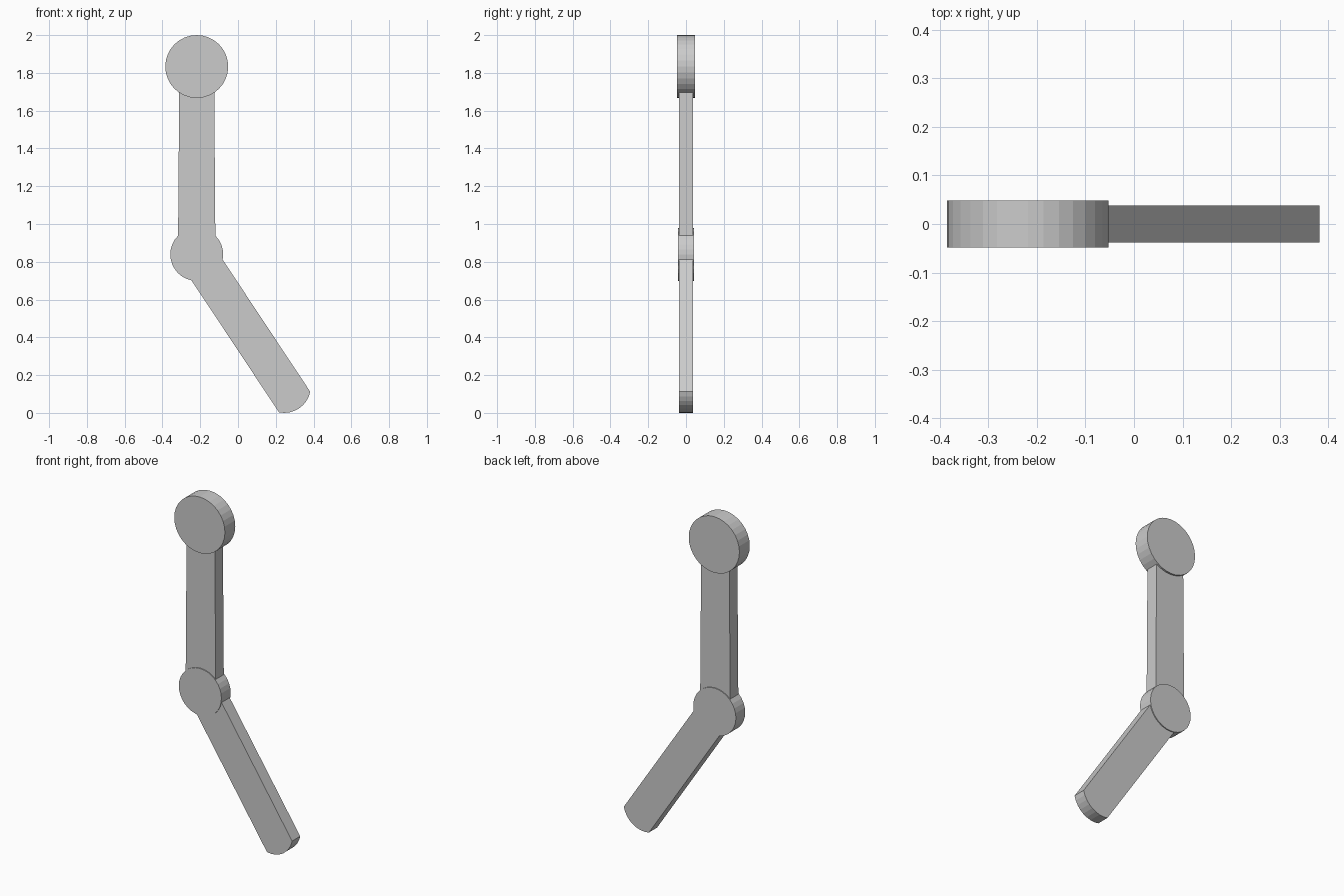
import bpy, bmesh, math
from mathutils import Vector

if "Cube" in bpy.data.objects:
    bpy.data.objects.remove(bpy.data.objects["Cube"])

TOP = Vector((-0.2185, 1.8335))
MID = Vector((-0.2185, 0.839))
END = Vector((0.245, 0.14))
SIDES = 32


def extrude_profile(name, points, half_depth):
    """Extrude a front-view (x, z) outline evenly along y."""
    bm = bmesh.new()
    face = bm.faces.new([bm.verts.new((x, -half_depth, z)) for x, z in points])
    new = bmesh.ops.extrude_face_region(bm, geom=[face])["geom"]
    verts = [v for v in new if isinstance(v, bmesh.types.BMVert)]
    bmesh.ops.translate(bm, verts=verts, vec=(0, 2 * half_depth, 0))
    bmesh.ops.recalc_face_normals(bm, faces=bm.faces)
    mesh = bpy.data.meshes.new(name)
    bm.to_mesh(mesh)
    bm.free()
    obj = bpy.data.objects.new(name, mesh)
    bpy.context.collection.objects.link(obj)
    return obj


def arc(center, radius, start, sweep, steps):
    return [(center.x + radius * math.cos(start + sweep * i / steps),
             center.y + radius * math.sin(start + sweep * i / steps))
            for i in range(steps + 1)]


def disc(name, center, radius, half_depth):
    points = arc(center, radius, math.pi / 2, 2 * math.pi, SIDES)[:-1]
    return extrude_profile(name, points, half_depth)


# Round joints
disc("upper_joint", TOP, 0.1665, 0.0485)
disc("middle_joint", MID, 0.14, 0.0435)

# Upper bar, slightly wider at the bottom
extrude_profile("upper_bar", [
    (TOP.x - 0.092, 1.80), (MID.x - 0.099, 0.88),
    (MID.x + 0.099, 0.88), (TOP.x + 0.092, 1.80)], 0.038)

# Lower bar, slanted, with a rounded free end
along = (END - MID).normalized()
side = Vector((-along.y, along.x)) * 0.099
start = MID + along * 0.05
spread = math.asin(0.099 / 0.14)
heading = math.atan2(along.y, along.x)
rounded_end = arc(END, 0.14, heading - spread, 2 * spread, 8)
extrude_profile("lower_bar", [tuple(start + side), tuple(start - side)] + rounded_end, 0.038)
